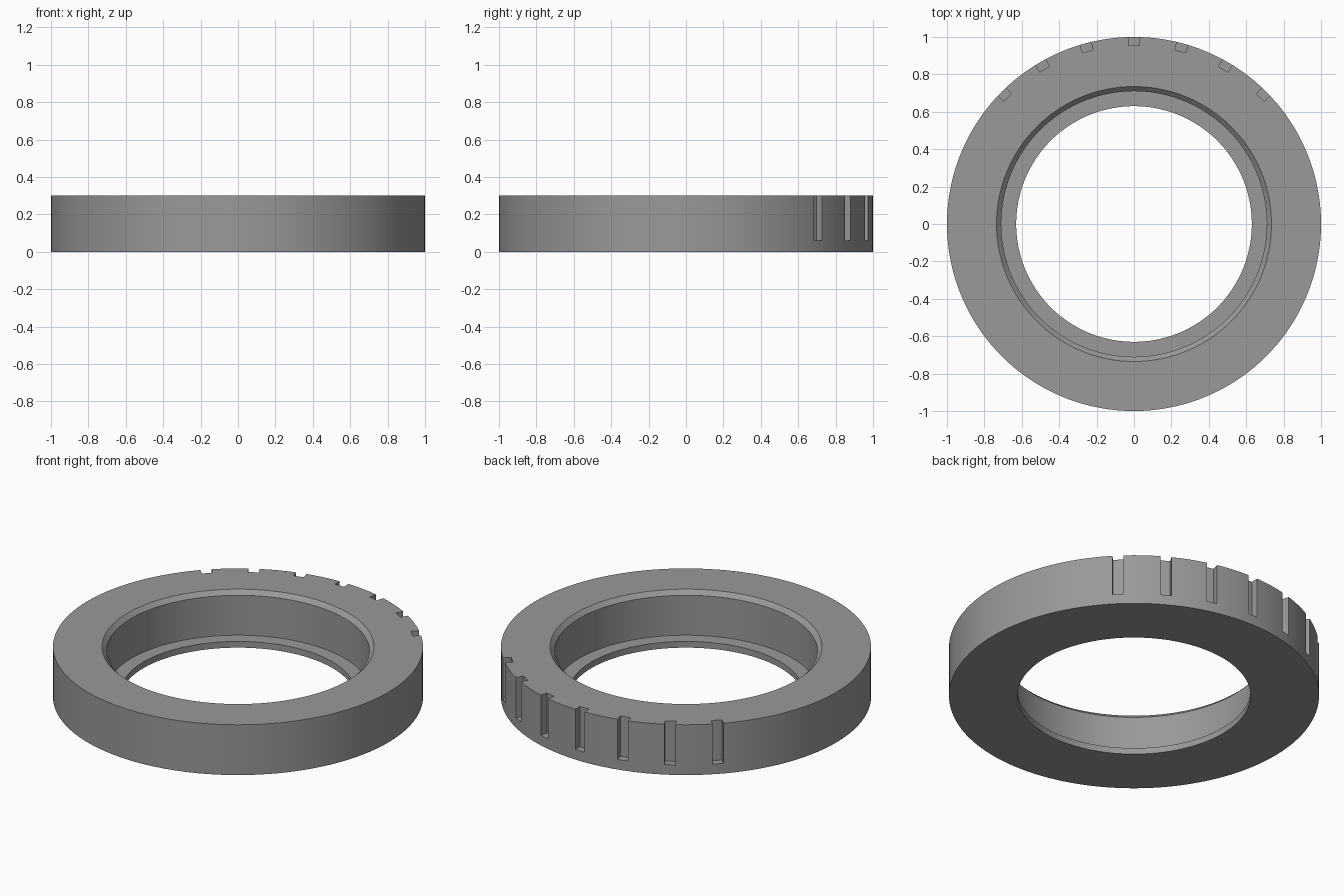
import bpy
import bmesh
import math
from mathutils import Matrix, Vector

if "Cube" in bpy.data.objects:
    bpy.data.objects.remove(bpy.data.objects["Cube"], do_unlink=True)

HEIGHT = 0.3
SEGMENTS = 144

grey = bpy.data.materials.new("plain_grey")
grey.use_nodes = True
colour = (0.32, 0.32, 0.32, 1)
grey.diffuse_color = colour
grey.node_tree.nodes["Principled BSDF"].inputs["Base Color"].default_value = colour


def make_object(name, bm):
    bmesh.ops.recalc_face_normals(bm, faces=bm.faces)
    mesh = bpy.data.meshes.new(name)
    bm.to_mesh(mesh)
    bm.free()
    mesh.materials.append(grey)
    obj = bpy.data.objects.new(name, mesh)
    bpy.context.collection.objects.link(obj)
    return obj


# Ring body: lathed section with a bottom lip and a chamfered bore
profile = [(0.63, 0), (1, 0), (1, HEIGHT), (0.735, HEIGHT),
           (0.71, 0.275), (0.71, 0.037), (0.63, 0.037)]
bm = bmesh.new()
verts = [bm.verts.new((r, 0, z)) for r, z in profile]
edges = [bm.edges.new((a, b)) for a, b in zip(verts, verts[1:] + verts[:1])]
bmesh.ops.spin(bm, geom=verts + edges, cent=(0, 0, 0), axis=(0, 0, 1),
               angle=math.tau, steps=SEGMENTS, use_merge=True)
bmesh.ops.remove_doubles(bm, verts=bm.verts, dist=0.0001)
ring = make_object("ring_body", bm)

# Grip notches: seven open-topped slots along the back rim
bm = bmesh.new()
for i in range(-3, 4):
    turn = Matrix.Rotation(math.radians(15 * i), 4, "Z")
    place = Matrix.Translation(Vector((0, 1.055, 0.26)))
    size = Matrix.Diagonal((0.06, 0.2, 0.4, 1))
    bmesh.ops.create_cube(bm, size=1, matrix=turn @ place @ size)
cutter = make_object("notch_cutter", bm)
cutter.hide_render = True

cut = ring.modifiers.new("notches", "BOOLEAN")
cut.operation = "DIFFERENCE"
cut.solver = "EXACT"
cut.object = cutter

bpy.ops.object.select_all(action="DESELECT")
ring.select_set(True)
bpy.context.view_layer.objects.active = ring
bpy.ops.object.modifier_apply(modifier=cut.name)
bpy.data.objects.remove(cutter, do_unlink=True)
bpy.ops.object.shade_smooth_by_angle(angle=math.radians(30))
